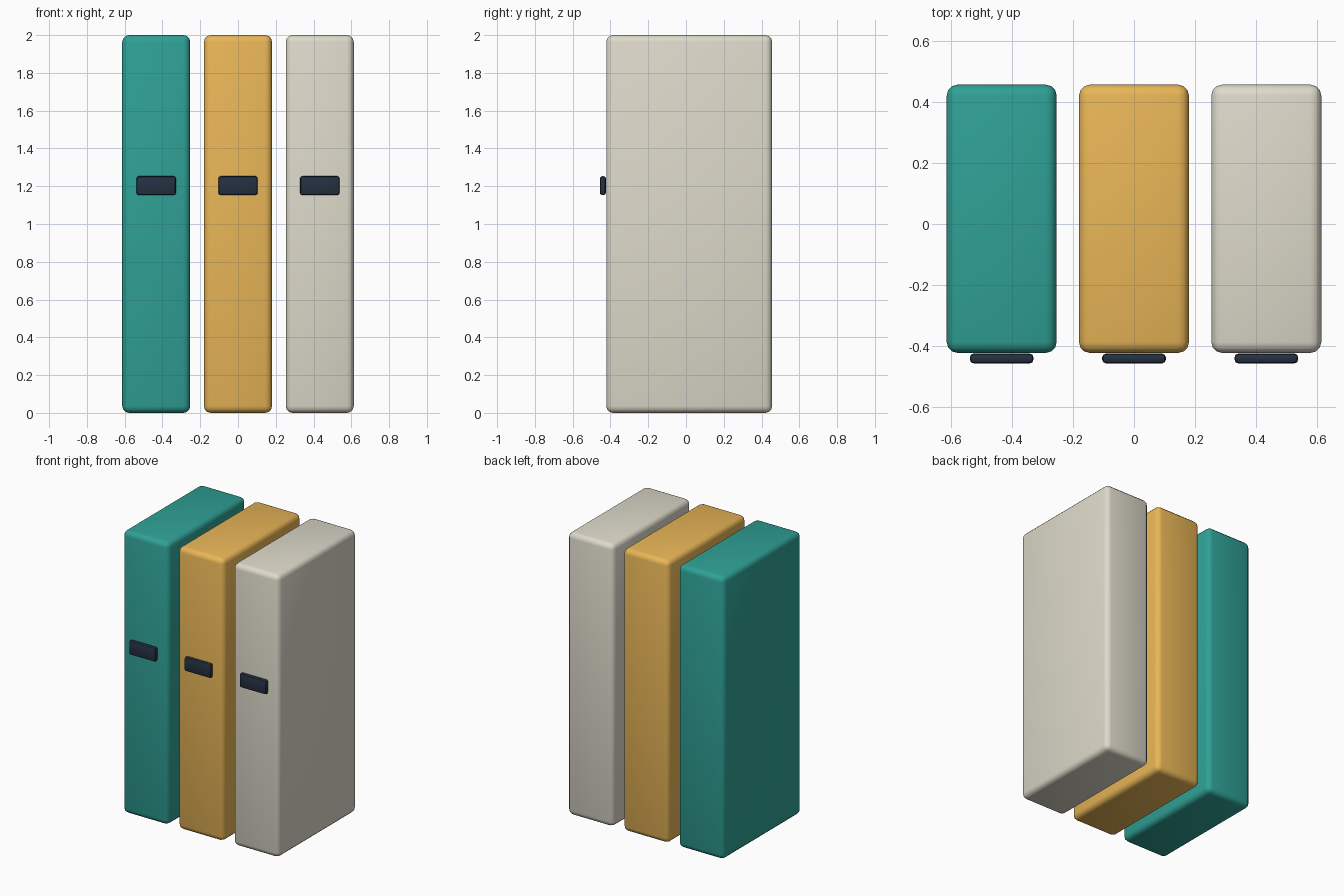
import bpy, math

if "Cube" in bpy.data.objects:
    bpy.data.objects.remove(bpy.data.objects["Cube"])


def material(name, hex_rgb):
    # sRGB hex to linear diffuse colour
    def lin(c):
        c /= 255
        return c / 12.92 if c <= 0.04045 else ((c + 0.055) / 1.055) ** 2.4
    m = bpy.data.materials.new(name)
    m.diffuse_color = [lin(int(hex_rgb[i:i + 2], 16)) for i in (0, 2, 4)] + [1]
    m.use_nodes = True
    m.node_tree.nodes["Principled BSDF"].inputs["Base Color"].default_value = m.diffuse_color
    return m


def rounded_box(name, lo, hi, radius, segments, mat):
    # Box between two corners with rounded, smooth-shaded edges
    bpy.ops.mesh.primitive_cube_add(size=1, location=[(a + b) / 2 for a, b in zip(lo, hi)])
    ob = bpy.context.object
    ob.name = name
    ob.scale = [b - a for a, b in zip(lo, hi)]
    bpy.ops.object.transform_apply(location=False, rotation=False, scale=True)
    bev = ob.modifiers.new("rounding", 'BEVEL')
    bev.width = radius
    bev.segments = segments
    bpy.ops.object.modifier_apply(modifier=bev.name)
    bpy.ops.object.shade_smooth_by_angle(angle=math.radians(40))
    ob.data.materials.append(mat)
    return ob


dark = material("dark_handle", "243142")
cabinets = [("left", -0.433, "2FA196"), ("middle", 0.0, "E9B657"), ("right", 0.433, "DEDACB")]

for side, x, colour in cabinets:
    # Tall narrow pull-out body
    rounded_box(side + "_cabinet", (x - 0.18, -0.422, 0), (x + 0.18, 0.456, 2),
                0.036, 3, material(side + "_paint", colour))
    # Flat handle on the front face
    rounded_box(side + "_handle", (x - 0.104, -0.456, 1.153), (x + 0.104, -0.424, 1.253),
                0.012, 2, dark)
